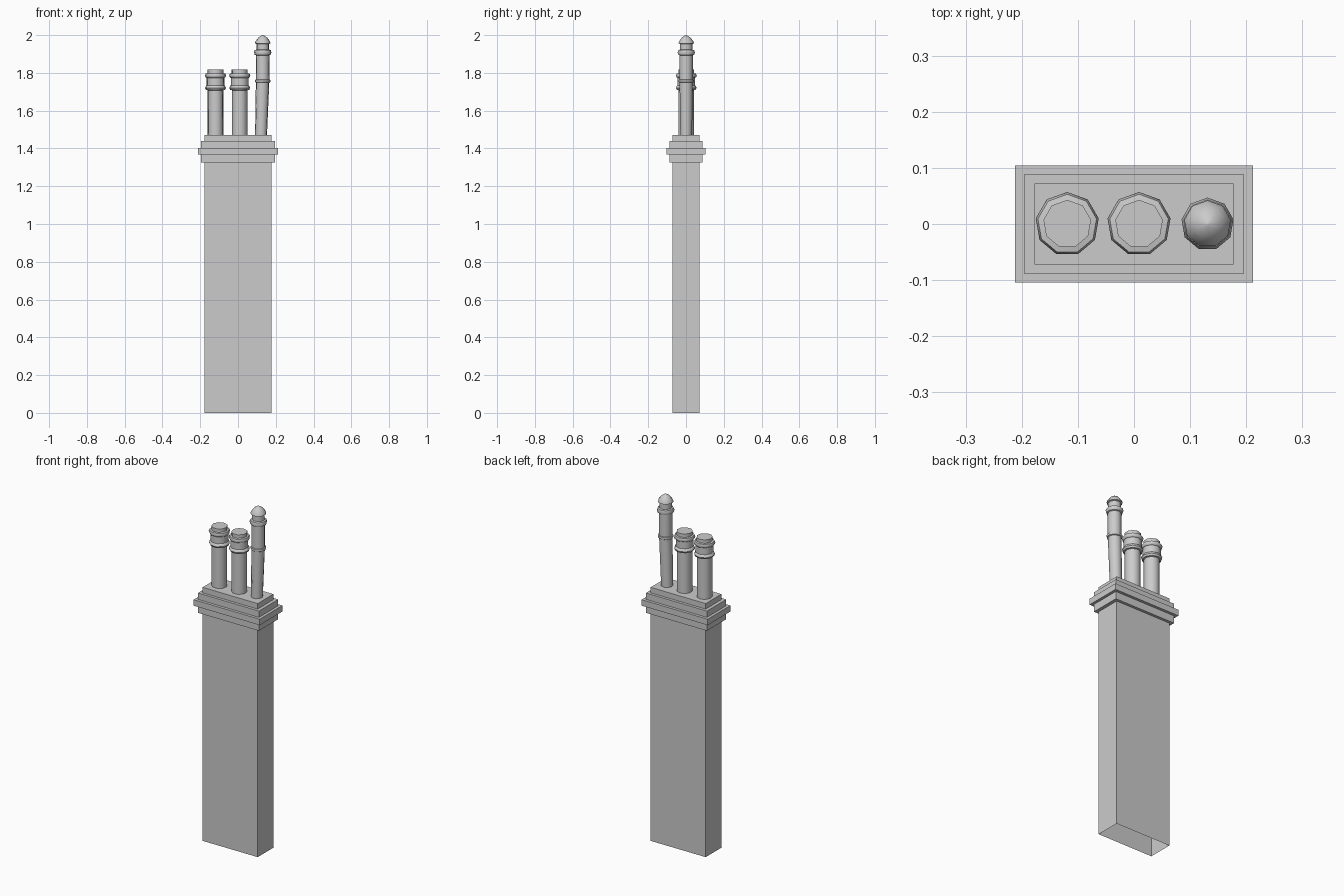
import bpy, bmesh
from math import sin, cos, tau, pi, radians

if "Cube" in bpy.data.objects:
    bpy.data.objects.remove(bpy.data.objects["Cube"])


def skin(name, rings, cap_top=True, smooth=False):
    """Join a stack of equal-length point rings into a tube, optionally closed on top."""
    bm = bmesh.new()
    loops = [[bm.verts.new(p) for p in ring] for ring in rings]
    n = len(loops[0])
    for a, b in zip(loops, loops[1:]):
        for i in range(n):
            j = (i + 1) % n
            bm.faces.new((a[i], a[j], b[j], b[i]))
    if cap_top:
        bm.faces.new(loops[-1])
    me = bpy.data.meshes.new(name)
    bm.to_mesh(me)
    bm.free()
    ob = bpy.data.objects.new(name, me)
    bpy.context.collection.objects.link(ob)
    if smooth:
        me.shade_smooth()
        me.set_sharp_from_angle(angle=radians(45))
    return ob


def rect(hx, hy, z):
    return [(-hx, -hy, z), (hx, -hy, z), (hx, hy, z), (-hx, hy, z)]


def nonagon(cx, r, z, n=9):
    return [(cx + r * cos(pi / 2 + tau * i / n), r * sin(pi / 2 + tau * i / n), z)
            for i in range(n)]


# Stack, open at the bottom
skin("stack_shaft", [rect(0.177, 0.072, 0), rect(0.177, 0.072, 1.325)], cap_top=False)

# Stepped crown
steps = [(0.196, 0.088, 1.325, 1.368), (0.212, 0.104, 1.368, 1.403),
         (0.196, 0.088, 1.403, 1.440), (0.177, 0.072, 1.440, 1.472)]
crown = [rect(0.177, 0.072, 1.325)]
for hx, hy, z0, z1 in steps:
    crown += [rect(hx, hy, z0), rect(hx, hy, z1)]
skin("stepped_crown", crown)

# Two matching ringed pots: (radius, height)
pot = [(0.042, 1.472), (0.042, 1.708), (0.051, 1.710), (0.056, 1.720), (0.051, 1.732),
       (0.048, 1.734), (0.048, 1.774), (0.053, 1.776), (0.057, 1.785), (0.053, 1.796),
       (0.043, 1.798), (0.043, 1.818)]
for name, x in (("left_pot", -0.119), ("middle_pot", 0.009)):
    skin(name, [nonagon(x, r, z) for r, z in pot], smooth=True)

# Tall capped pot, leaning slightly at its foot: (centre x, radius, height)
cx = 0.131
tall = [(0.122, 0.032, 1.472), (0.130, 0.036, 1.748), (cx, 0.041, 1.751), (cx, 0.042, 1.757),
        (cx, 0.041, 1.763), (cx, 0.036, 1.765), (cx, 0.036, 1.893), (cx, 0.043, 1.896),
        (cx, 0.047, 1.908), (cx, 0.043, 1.920), (cx, 0.034, 1.923), (cx, 0.034, 1.953),
        (cx, 0.042, 1.956), (cx, 0.039, 1.967), (cx, 0.024, 1.987), (cx, 0.003, 2.0)]
skin("tall_capped_pot", [nonagon(*ring) for ring in tall], smooth=True)
